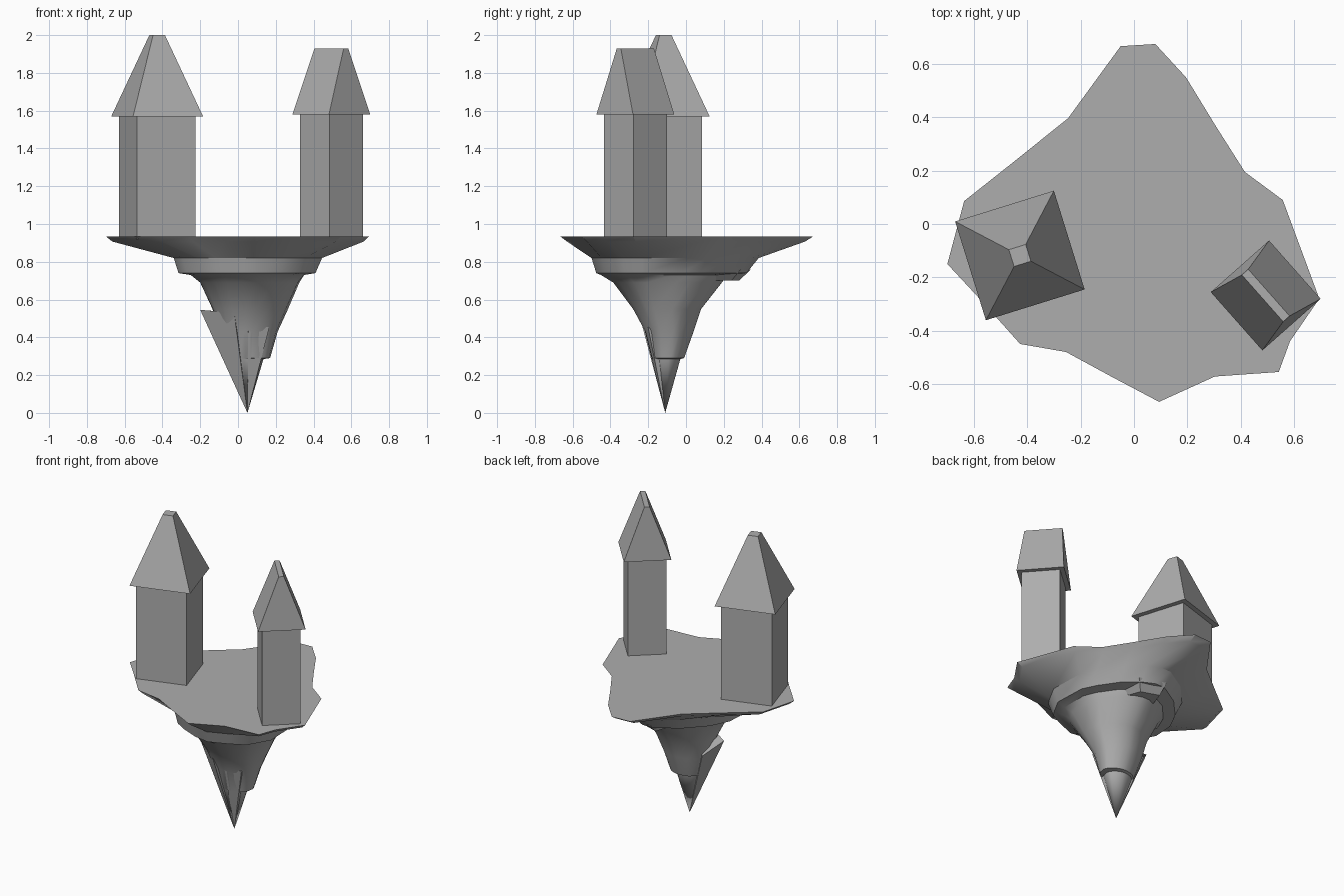
import bpy, bmesh, math
from mathutils import Vector, Matrix

cube = bpy.data.objects.get("Cube")
if cube:
    bpy.data.objects.remove(cube, do_unlink=True)

stone = bpy.data.materials.new("grey_stone")
stone.use_nodes = True
GREY = (0.42, 0.42, 0.42, 1)
stone.diffuse_color = GREY
stone.node_tree.nodes["Principled BSDF"].inputs["Base Color"].default_value = GREY


def loft(name, rings, smooth=None):
    """Skin a stack of equal-sized point rings and cap both ends."""
    bm = bmesh.new()
    loops = [[bm.verts.new(p) for p in ring] for ring in rings]
    n = len(loops[0])
    for a, b in zip(loops, loops[1:]):
        for i in range(n):
            j = (i + 1) % n
            bm.faces.new((a[i], a[j], b[j], b[i]))
    bm.faces.new(loops[0])
    bm.faces.new(loops[-1])
    bmesh.ops.remove_doubles(bm, verts=bm.verts, dist=0.0005)
    bmesh.ops.recalc_face_normals(bm, faces=bm.faces)
    mesh = bpy.data.meshes.new(name)
    bm.to_mesh(mesh)
    bm.free()
    mesh.materials.append(stone)
    obj = bpy.data.objects.new(name, mesh)
    bpy.context.collection.objects.link(obj)
    if smooth:
        bpy.ops.object.select_all(action="DESELECT")
        obj.select_set(True)
        bpy.context.view_layer.objects.active = obj
        bpy.ops.object.shade_smooth_by_angle(angle=math.radians(smooth))
    return obj


# Island coastline
coast = [Vector(p) for p in (
    (-.05, .667), (.08, .675), (.195, .55), (.305, .37), (.416, .195),
    (.558, .09), (.695, -.28), (.585, -.44), (.543, -.555), (.303, -.572),
    (.094, -.667), (-.08, -.575), (-.255, -.48), (-.427, -.45),
    (-.57, -.29), (-.70, -.15), (-.637, .086), (-.44, .242), (-.247, .397))]


def rock_ring(z, x0, x1, y0, y1, ragged):
    """Coast blended towards a circle, fitted to the given extents."""
    pts = [p.normalized().lerp(p / 0.65, ragged) for p in coast]
    xs, ys = [p.x for p in pts], [p.y for p in pts]

    def fit(v, vals, lo, hi):
        return lo + (hi - lo) * (v - min(vals)) / (max(vals) - min(vals))
    return [(fit(p.x, xs, x0, x1), fit(p.y, ys, y0, y1), z) for p in pts]


TIP = (.05, -.11, 0)

# Plateau, collar and hanging rock
loft("island_rock", [
    rock_ring(.935, -.70, .695, -.667, .675, 1),
    rock_ring(.907, -.665, .665, -.63, .63, 1),
    rock_ring(.82, -.34, .445, -.50, .385, .3),
    rock_ring(.74, -.315, .41, -.475, .32, .3),
    rock_ring(.73, -.25, .35, -.45, .22, .2),
    rock_ring(.69, -.20, .325, -.385, .19, .1),
    rock_ring(.55, -.135, .265, -.28, .08, 0),
    rock_ring(.43, -.10, .21, -.215, .04, 0),
    rock_ring(.29, -.055, .17, -.18, -.01, 0),
    rock_ring(.285, -.05, .135, -.175, -.03, 0),
    [TIP] * len(coast)], smooth=30)

# Ledge under the back of the collar
loft("back_ledge", [
    [(x, y, .76) for x, y in ((-.06, .1), (.25, .1), (.2, .29), (.03, .345))],
    [(x, y, .70) for x, y in ((-.03, .1), (.2, .1), (.15, .24), (.03, .28))]])

# Splintered shards that run down to the tip
shards = {
    "side_shard": ((-.20, -.12, .545), (-.02, -.25, .53),
                   (0, -.1, .53), (-.10, -.03, .45)),
    "front_shard": ((.055, -.235, .50), (.165, -.20, .45),
                    (.16, -.1, .45), (.05, -.1, .50)),
}
for name, top in shards.items():
    loft(name, [top, [TIP] * 4])


def square(center, angle, half_x, half_y, z):
    turn = Matrix.Rotation(math.radians(angle), 2)
    return [(*(Vector(center) + turn @ Vector((sx * half_x, sy * half_y))), z)
            for sx, sy in ((-1, -1), (1, -1), (1, 1), (-1, 1))]


def tower(name, center, angle, wall, eave, crest, eave_z, top_z):
    """Square walls below a truncated hip roof."""
    loft(name + "_walls", [square(center, angle, wall, wall, .92),
                           square(center, angle, wall, wall, eave_z + .01)])
    loft(name + "_roof", [square(center, angle, eave, eave, eave_z),
                          square(center, angle, *crest, top_z)])


tower("tall_tower", (-.428, -.118), 17.3, .162, .194, (.033, .033), 1.57, 2)
tower("short_tower", (.494, -.268), 41.5, .118, .146, (.016, .117), 1.58, 1.93)
